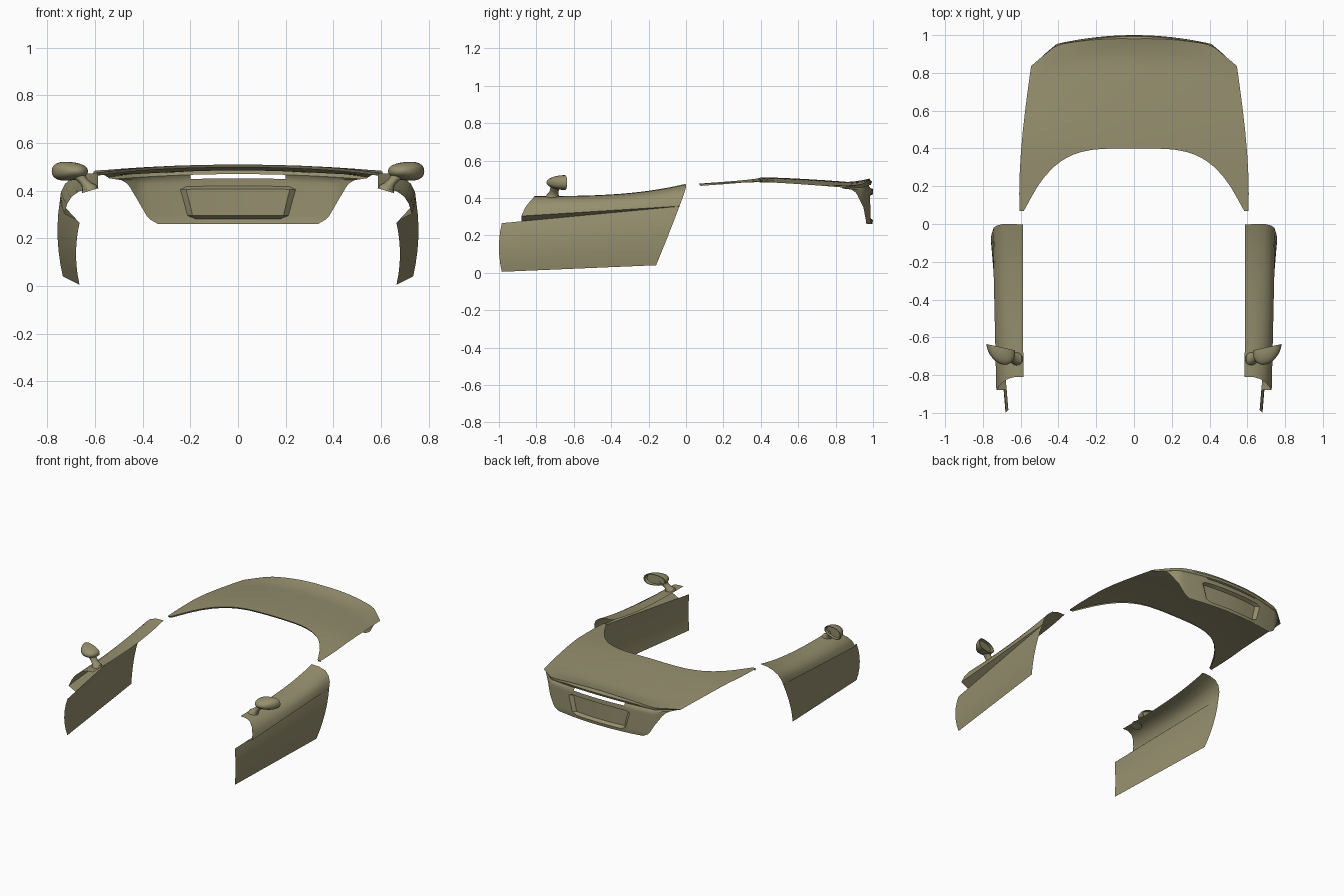
import bpy
import bmesh
from math import sin, cos, pi, copysign
from mathutils import Vector

cube = bpy.data.objects.get("Cube")
if cube:
    bpy.data.objects.remove(cube, do_unlink=True)

paint = bpy.data.materials.new("olive_paint")
paint.use_nodes = True
OLIVE = (0.30, 0.275, 0.155, 1)
paint.diffuse_color = OLIVE
paint.node_tree.nodes["Principled BSDF"].inputs["Base Color"].default_value = OLIVE


def lerp(a, b, t):
    return a + (b - a) * t


def add_grid(bm, rows, closed=False, skip=None, flip=False):
    """Join rows of points with quads."""
    verts = [[bm.verts.new(p) for p in row] for row in rows]
    n = len(rows[0])
    for i in range(len(rows) - 1):
        for j in range(n if closed else n - 1):
            if skip and skip(i, j):
                continue
            k = (j + 1) % n
            quad = [verts[i][j], verts[i][k], verts[i + 1][k], verts[i + 1][j]]
            bm.faces.new(quad[::-1] if flip else quad)
    return verts


def finish(bm, name, weld=True, solid=False):
    if weld:
        bmesh.ops.remove_doubles(bm, verts=bm.verts[:], dist=0.0004)
    if solid:
        bmesh.ops.recalc_face_normals(bm, faces=bm.faces[:])
    mesh = bpy.data.meshes.new(name)
    bm.to_mesh(mesh)
    bm.free()
    mesh.materials.append(paint)
    ob = bpy.data.objects.new(name, mesh)
    bpy.context.collection.objects.link(ob)
    bpy.ops.object.select_all(action="DESELECT")
    ob.select_set(True)
    bpy.context.view_layer.objects.active = ob
    bpy.ops.object.shade_smooth_by_angle(angle=0.6)
    return ob


# ---- doors: lower skin, tapering ledge, rounded shoulder ----
LOWER = [((.665, -.985, .005), (.735, -.16, .04)),
         ((.680, -1.0, .135), (.757, -.095, .20)),
         ((.665, -.985, .265), (.748, -.035, .355))]
# front point, rear point, how late the height rises
SHOULDER = [((.674, -.88, .275), (.748, -.035, .355), 1),
            ((.729, -.88, .303), (.748, -.035, .356), 1),
            ((.717, -.862, .345), (.743, -.02, .395), 1.6),
            ((.698, -.84, .375), (.725, -.008, .43), 2.2),
            ((.668, -.82, .397), (.695, 0, .456), 2.7),
            ((.630, -.81, .408), (.645, 0, .471), 3),
            ((.586, -.81, .410), (.588, -.003, .475), 3)]
STEPS = 16


def door(name, side):
    bm = bmesh.new()
    lower = []
    for k in range(7):
        v = k / 6
        weights = ((1 - v) * (1 - 2 * v), 4 * v * (1 - v), v * (2 * v - 1))
        front, rear = (sum((Vector(p[e]) * w for p, w in zip(LOWER, weights)), Vector())
                       for e in (0, 1))
        lower.append([front.lerp(rear, u / STEPS) for u in range(STEPS + 1)])
    upper = []
    for a, b, power in SHOULDER:
        us = [u / STEPS for u in range(STEPS + 1)]
        upper.append([Vector((lerp(a[0], b[0], u), lerp(a[1], b[1], u),
                              lerp(a[2], b[2], u ** power))) for u in us])
    for rows in (lower, upper):
        for row in rows:
            for p in row:
                p.x *= side
        add_grid(bm, rows, flip=side < 0)
    finish(bm, name)


# ---- mirrors: domed shell with sunken glass, bent stalk ----
def mirror_head(name, side):
    bm = bmesh.new()
    # ring size, distance ahead of the rim
    rings = [(.02, .018), (.84, .018), (.9, 0), (1, 0)]
    rings += [(cos(a * pi / 16), .092 * sin(a * pi / 16)) for a in range(1, 8)] + [(.03, .092)]
    rows = []
    for size, ahead in rings:
        row = []
        for k in range(24):
            c, s = cos(k * pi / 12), sin(k * pi / 12)
            dx = .076 * size * copysign(abs(c) ** .85, c)
            dz = .039 * size * copysign(abs(s) ** .85, s)
            row.append((side * (.706 + dx - .1 * ahead), -.652 + .22 * dx - ahead,
                        .482 + dz * (1 + 2 * dx)))
        rows.append(row)
    verts = add_grid(bm, rows, closed=True)
    bm.faces.new(verts[0])
    bm.faces.new(verts[-1])
    finish(bm, name, weld=False, solid=True)


def mirror_stalk(name, side):
    bm = bmesh.new()
    # centre and radii along the stalk
    path = [((.622, -.715, .400), .034, .036), ((.624, -.713, .415), .030, .033),
            ((.636, -.708, .428), .021, .025), ((.650, -.703, .442), .019, .024),
            ((.662, -.700, .455), .022, .025), ((.672, -.698, .472), .024, .026)]
    rows = [[(side * (c[0] + rx * cos(k * pi / 8)), c[1] + ry * sin(k * pi / 8),
              c[2] - .3 * rx * cos(k * pi / 8)) for k in range(16)] for c, rx, ry in path]
    verts = add_grid(bm, rows, closed=True)
    bm.faces.new(verts[0])
    bm.faces.new(verts[-1])
    finish(bm, name, weld=False, solid=True)


for label, side in (("left", 1), ("right", -1)):
    door(label + "_door", side)
    mirror_head(label + "_mirror_head", side)
    mirror_stalk(label + "_mirror_stalk", side)


# ---- boot lid: deck, raised lip, tail panel with slot and plate recess ----
INNER = [0, .3, .6, .9, 1]
OUTER = [1 - (1 - k / 9) ** 1.3 for k in range(1, 10)]
NI = len(INNER)


def columns(half, width):
    return [f * half for f in INNER] + [lerp(half, width, g) for g in OUTER]


def tail_y(x):
    return 1 - .28 * x * x - .6 * max(0, x - .41)


def deck_z(x, y):
    q = min(1.2, max(0, (y - .4) / .47))
    return .51 - .03 * max(0, .4 - y) - .025 * q ** 1.5 - (.07 + .04 * q) * x * x


back_x = columns(.2, .545)
front = [(.605 * x / .545, max(.07, .4 - 2.83 * (.605 * x / .545) ** 3.93)) for x in back_x]
rows = [[(x, y + .008, deck_z(x, y) - .012) for x, y in front]]
for t in (0, .03, .12, .25, .4, .55, .7, .8, .87, .95, 1):
    row = []
    for (fx, fy), bx in zip(front, back_x):
        s = bx / .545
        x = lerp(fx, bx, t) + .018 * s * sin(pi * t ** .8)
        y = lerp(fy, tail_y(bx) - .02 * (1 - s), t)
        lip = .026 * max(0, (t - .8) / .2) ** 1.3 * (1 - s ** 3)
        row.append((x, y, deck_z(x, y) + lip))
    rows.append(row)
first_tail = len(rows)

# centre height, edge height, half width, feature half width, offset back
TAIL = [(.486, .452, .540, .2, -.006), (.470, .449, .520, .2, -.012),
        (.451, .445, .490, .2, -.002), (.434, .43, .465, .22, 0),
        (.420, .41, .450, .238, 0), (.408, .40, .445, .242, 0),
        (.350, .35, .415, .226, 0), (.296, .296, .384, .212, 0),
        (.282, .28, .370, .198, 0), (.260, .26, .335, .19, -.004)]
SLOT, RECESS = 1, range(5, 8)
for i, (zc, ze, width, half, dy) in enumerate(TAIL):
    row = []
    for j, x in enumerate(columns(half, width)):
        z = lerp(zc, ze, (x / width) ** 2)
        y = tail_y(x) + dy
        if i in RECESS and j < NI - 1:
            y -= .022
        if i in (4, 8) and j == NI - 1:
            x -= .012
            z += -.004 if i == 4 else .004
        row.append((x, y, z))
    rows.append(row)

bm = bmesh.new()
add_grid(bm, rows, skip=lambda i, j: i == first_tail + SLOT and j < NI - 1)
lid = finish(bm, "boot_lid")
mirror = lid.modifiers.new("mirror", "MIRROR")
mirror.use_clip = True
mirror.merge_threshold = 0.0005
